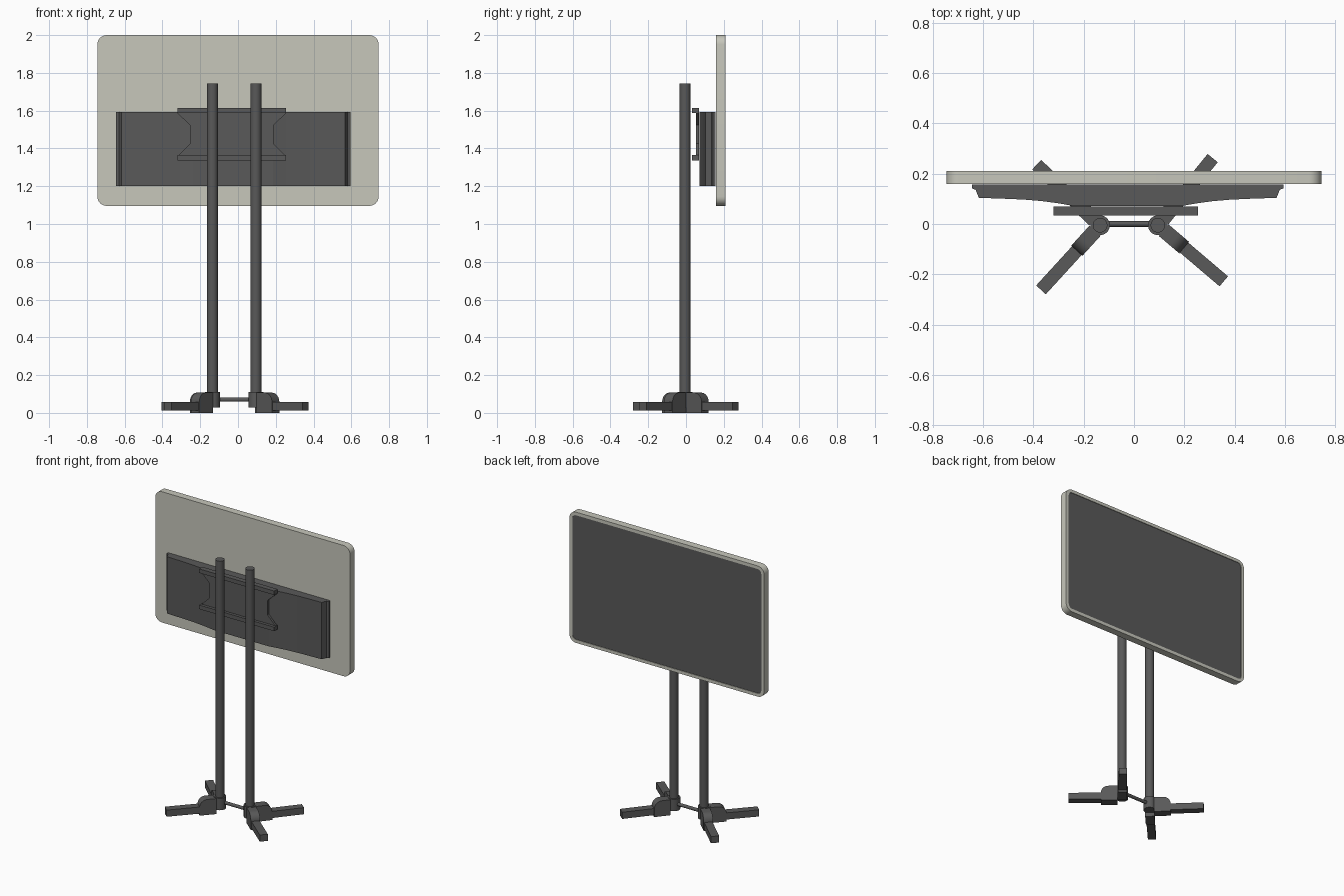
import bpy, bmesh, math
from mathutils import Matrix, Vector

if "Cube" in bpy.data.objects:
    bpy.data.objects.remove(bpy.data.objects["Cube"])


def material(name, rgb):
    m = bpy.data.materials.new(name)
    m.diffuse_color = (*rgb, 1)
    m.use_nodes = True
    m.node_tree.nodes["Principled BSDF"].inputs["Base Color"].default_value = m.diffuse_color
    return m


DARK = material("dark_metal", (0.1, 0.1, 0.1))
LIGHT = material("light_casing", (0.57, 0.57, 0.5))
AXIS = -0.02          # x of the stand's centre line
POLE_Y = -0.005


def finish(name, bm, mat, smooth=False):
    bmesh.ops.recalc_face_normals(bm, faces=bm.faces)
    me = bpy.data.meshes.new(name)
    bm.to_mesh(me)
    bm.free()
    me.materials.append(mat)
    ob = bpy.data.objects.new(name, me)
    bpy.context.collection.objects.link(ob)
    if smooth:
        bpy.ops.object.select_all(action='DESELECT')
        ob.select_set(True)
        bpy.context.view_layer.objects.active = ob
        bpy.ops.object.shade_smooth_by_angle(angle=math.radians(35))
    return ob


def prism(name, points, extrude, mat=DARK, matrix=None, smooth=False):
    """Extrude a closed 3D outline along a vector."""
    bm = bmesh.new()
    face = bm.faces.new([bm.verts.new(p) for p in points])
    res = bmesh.ops.extrude_face_region(bm, geom=[face], use_keep_orig=True)
    verts = [g for g in res["geom"] if isinstance(g, bmesh.types.BMVert)]
    bmesh.ops.translate(bm, verts=verts, vec=extrude)
    if matrix:
        bm.transform(matrix)
    return finish(name, bm, mat, smooth)


def box(name, lo, hi, matrix=None):
    pts = [(lo[0], lo[1], lo[2]), (hi[0], lo[1], lo[2]),
           (hi[0], hi[1], lo[2]), (lo[0], hi[1], lo[2])]
    return prism(name, pts, (0, 0, hi[2] - lo[2]), matrix=matrix)


def cylinder(name, a, b, r):
    a, b = Vector(a), Vector(b)
    rot = (b - a).to_track_quat('Z', 'Y').to_matrix().to_4x4()
    bm = bmesh.new()
    bmesh.ops.create_cone(bm, cap_ends=True, segments=32, radius1=r, radius2=r,
                          depth=(b - a).length,
                          matrix=Matrix.Translation((a + b) / 2) @ rot)
    return finish(name, bm, DARK, True)


# Screen casing: rounded slab with a recessed dark display on the back
bm_pts = []
for cx, cz, start in ((0.695, 1.95, 0), (-0.695, 1.95, 90),
                      (-0.695, 1.146, 180), (0.695, 1.146, 270)):
    for i in range(9):
        t = math.radians(start + i * 11.25)
        bm_pts.append((cx + 0.05 * math.cos(t), 0.16, cz + 0.05 * math.sin(t)))
casing = prism("screen_casing", bm_pts, (0, 0.05, 0), LIGHT)
casing.data.materials.append(DARK)
bm = bmesh.new()
bm.from_mesh(casing.data)
bm.faces.ensure_lookup_table()
display = max(bm.faces, key=lambda f: f.calc_center_median().y)
bmesh.ops.inset_region(bm, faces=[display], thickness=0.022)
res = bmesh.ops.extrude_discrete_faces(bm, faces=[display])["faces"][0]
bmesh.ops.translate(bm, verts=res.verts[:], vec=(0, -0.004, 0))
res.material_index = 1
# close the step between the rim and the recessed display
loops = [e for e in bm.edges if e.is_boundary]
bmesh.ops.bridge_loops(bm, edges=loops)
bmesh.ops.recalc_face_normals(bm, faces=bm.faces)
bm.to_mesh(casing.data)
bm.free()
bpy.context.view_layer.objects.active = casing
casing.select_set(True)
bpy.ops.object.shade_smooth_by_angle(angle=math.radians(30))

# Rear housing: curved top-view profile, mirrored about its centre
half = [(0.62, 0.157), (0.62, 0.142), (0.605, 0.136), (0.592, 0.104),
        (0.5, 0.101), (0.41, 0.097), (0.34, 0.091), (0.28, 0.083), (0.21, 0.071)]
outline = [(-0.025 + x, y, 1.2) for x, y in half]
outline += [(-0.025 - x, y, 1.2) for x, y in reversed(half)]
prism("rear_housing", outline, (0, 0, 0.393))

# Mounting plate with a waisted outline, and its two rails
side = [(0.287, 1.345), (0.287, 1.36), (0.222, 1.425), (0.222, 1.525),
        (0.287, 1.585), (0.287, 1.605)]
plate = [(-0.033 + x, 0.053, z) for x, z in side]
plate += [(-0.033 - x, 0.053, z) for x, z in reversed(side)]
prism("mounting_plate", plate, (0, 0.015, 0))
for name, z in (("upper_rail", 1.587), ("lower_rail", 1.337)):
    box(name, (-0.32, 0.033, z), (0.254, 0.069, z + 0.028))

# Poles, collars and the link bar
for s, label in ((-1, "left"), (1, "right")):
    x = AXIS + s * 0.115
    cylinder(label + "_pole", (x, POLE_Y, 0.03), (x, POLE_Y, 1.745), 0.029)
    cylinder(label + "_collar", (x, POLE_Y, 0.028), (x, POLE_Y, 0.11), 0.039)
cylinder("link_bar", (AXIS - 0.1, 0, 0.07), (AXIS + 0.1, 0, 0.07), 0.011)

# Feet: rounded knuckle plus a flat leg, aimed at each tip
knuckle = [(0.03, 0, 0.0), (0.137, 0, 0.0)]
for i in range(9):
    t = math.radians(i * 11.25)
    knuckle.append((0.087 + 0.05 * math.cos(t), 0, 0.057 + 0.05 * math.sin(t)))
knuckle.append((0.03, 0, 0.107))
for label, s, tip in (("front_left", -1, (-0.37, -0.262)),
                      ("front_right", 1, (0.357, -0.228)),
                      ("back_left", -1, (-0.387, 0.236)),
                      ("back_right", 1, (0.313, 0.262))):
    hub = Vector((AXIS + s * 0.115, POLE_Y, 0))
    d = Vector((*tip, 0)) - hub
    m = Matrix.Translation(hub) @ Matrix.Rotation(math.atan2(d.y, d.x), 4, 'Z')
    prism(label + "_knuckle", knuckle, (0, 0.06, 0),
          matrix=m @ Matrix.Translation((0, -0.03, 0)), smooth=True)
    box(label + "_leg", (0.1, -0.026, 0.012), (d.length, 0.026, 0.058), m)
